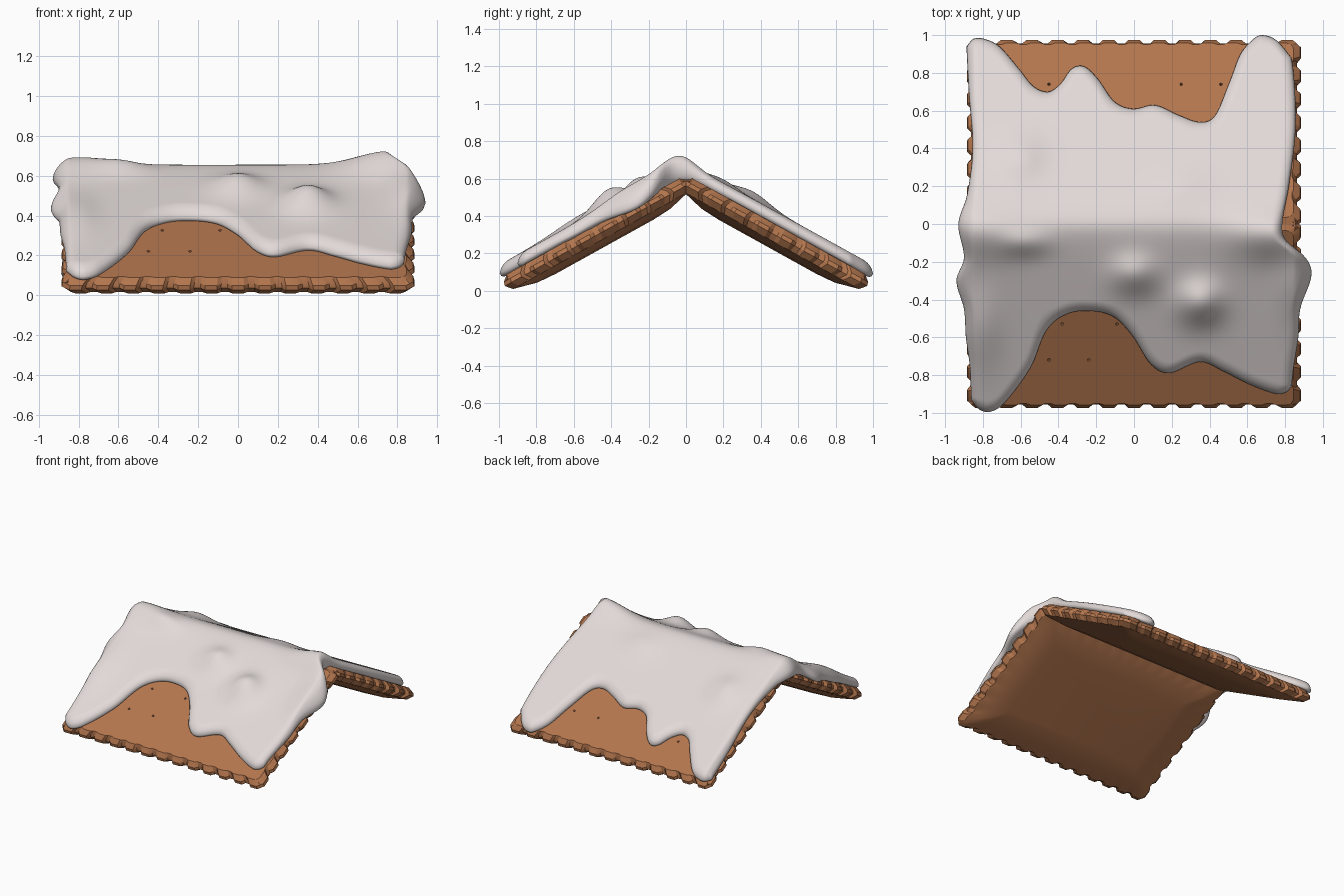
import bpy, bmesh, math
from mathutils import Vector, Matrix

if "Cube" in bpy.data.objects:
    bpy.data.objects.remove(bpy.data.objects["Cube"])

ANG = math.radians(29)
APEX = 0.62            # height where the two top faces would meet
HX, S0, S1 = 0.885, 0.0, 1.135


def material(name, rgb):
    m = bpy.data.materials.new(name)
    m.diffuse_color = (*rgb, 1)
    m.use_nodes = True
    m.node_tree.nodes["Principled BSDF"].inputs["Base Color"].default_value = m.diffuse_color
    return m


BISCUIT = material("biscuit brown", (0.45, 0.18, 0.076))
ICING = material("icing white", (0.76, 0.70, 0.69))


def make_object(name, bm, mat, smooth=None):
    bmesh.ops.recalc_face_normals(bm, faces=bm.faces)
    me = bpy.data.meshes.new(name)
    bm.to_mesh(me)
    bm.free()
    ob = bpy.data.objects.new(name, me)
    bpy.context.collection.objects.link(ob)
    me.materials.append(mat)
    if smooth:
        bpy.ops.object.select_all(action='DESELECT')
        ob.select_set(True)
        bpy.context.view_layer.objects.active = ob
        bpy.ops.object.shade_smooth_by_angle(angle=math.radians(smooth))
    return ob


def on_slope(x, s, n, side):
    """Slab coordinates (along ridge, down slope, outward) to world."""
    c, k = math.cos(ANG), math.sin(ANG)
    return Vector((x, side * (c * s + k * n), APEX - k * s + c * n))


def curve(pts, t):
    """Smooth interpolation through (t, value) points."""
    if t <= pts[0][0]:
        return pts[0][1]
    if t >= pts[-1][0]:
        return pts[-1][1]
    i = max(j for j in range(len(pts) - 1) if pts[j][0] <= t)
    (a, fa), (b, fb) = pts[i], pts[i + 1]

    def slope(j):
        lo, hi = pts[max(j - 1, 0)], pts[min(j + 1, len(pts) - 1)]
        return (hi[1] - lo[1]) / (hi[0] - lo[0])
    h = b - a
    q = (t - a) / h
    return ((2*q**3 - 3*q**2 + 1) * fa + (q**3 - 2*q**2 + q) * h * slope(i)
            + (3*q**2 - 2*q**3) * fb + (q**3 - q**2) * h * slope(i + 1))


# --- biscuit slabs with toothed rims
def outline(inset, depth):
    """Toothed rectangle in slab coordinates."""
    hx, hs, cs = HX - inset, (S1 - S0) / 2 - inset, (S0 + S1) / 2
    pts = []
    for (px, py, dx, dy, count) in ((-1, -1, 1, 0, 13), (1, -1, 0, 1, 8),
                                    (1, 1, -1, 0, 13), (-1, 1, 0, -1, 8)):
        for k in range(count):
            for f, out in ((0.12, 0), (0.28, 1), (0.72, 1), (0.88, 0)):
                t = 2 * (k + f) / count
                x, y = px + dx * t, py + dy * t
                off = depth * (1 - out)
                # outward direction is the travel direction turned right
                pts.append((x * hx - dy * off, cs + y * hs + dx * off))
    return pts


def slab(name, side):
    bm = bmesh.new()
    rings = []
    for inset, depth, n in ((0.04, 0.008, 0.0), (0.006, 0.022, -0.028), (0.0, 0.022, -0.05),
                            (0.03, 0.015, -0.085), (0.09, 0.0, -0.10),
                            (0.16, 0.0, -0.118), (0.27, 0.0, -0.125)):
        rings.append([bm.verts.new(on_slope(x, s, n, side)) for x, s in outline(inset, depth)])
    for a, b in zip(rings, rings[1:]):
        for i in range(len(a)):
            j = (i + 1) % len(a)
            bm.faces.new((a[i], a[j], b[j], b[i]))
    bm.faces.new(rings[0])
    bm.faces.new(rings[-1])
    return make_object(name, bm, BISCUIT, 25)


def pin_holes(name, side, spots, target):
    """Small conical holes pressed into the top face."""
    bm = bmesh.new()
    for x, y in spots:
        tip = on_slope(x, y / math.cos(ANG), 0, side)
        rot = Matrix.Rotation(-side * ANG, 4, 'X')
        bmesh.ops.create_cone(bm, cap_ends=True, segments=6, radius1=0.001, radius2=0.016,
                              depth=0.03, matrix=Matrix.Translation(tip) @ rot)
    cutter = make_object(name, bm, BISCUIT)
    cutter.hide_render = True
    cutter.hide_viewport = True
    mod = target.modifiers.new("holes", 'BOOLEAN')
    mod.operation, mod.solver, mod.object = 'DIFFERENCE', 'EXACT', cutter
    bpy.context.view_layer.objects.active = target
    bpy.ops.object.modifier_apply(modifier="holes")
    bpy.data.objects.remove(cutter)


front = slab("front_biscuit", -1)
back = slab("back_biscuit", 1)
pin_holes("front_holes", -1, [(-0.38, 0.53), (-0.09, 0.53), (-0.45, 0.72), (-0.24, 0.72)], front)
pin_holes("back_holes", 1, [(0.25, 0.74), (0.46, 0.74), (-0.45, 0.74)], back)

# --- icing blanket: drip edges, side edges and lumps
FRONT = [(-.88, .93), (-.84, .98), (-.78, .995), (-.7, .95), (-.55, .76), (-.45, .56), (-.35, .48),
         (-.23, .46), (-.1, .49), (0, .59), (.1, .74), (.2, .79), (.37, .73), (.5, .78),
         (.65, .85), (.8, .90), (.85, .89), (.88, .86)]
BACK = [(-.88, .94), (-.84, .98), (-.78, .98), (-.7, .94), (-.6, .82), (-.53, .73), (-.45, .70),
        (-.38, .745), (-.32, .82), (-.25, .835), (-.18, .77), (-.1, .65), (0, .61), (.12, .63),
        (.25, .575), (.36, .54), (.44, .57), (.52, .73), (.6, .89), (.7, .985), (.75, 1.0),
        (.82, .97), (.88, .88)]
LEFT = [(-1, -.86), (-.75, -.87), (-.6, -.89), (-.45, -.90), (-.3, -.94), (-.18, -.90), (0, -.93),
        (.15, -.885), (.4, -.855), (.7, -.875), (1, -.89)]
RIGHT = [(-1, .83), (-.8, .84), (-.6, .87), (-.45, .88), (-.27, .94), (-.18, .91), (-.08, .80),
         (0, .785), (.2, .82), (.5, .855), (.8, .845), (1, .81)]
# x, y, spread x, spread y, height
LUMPS = [(.75, -.06, .22, .12, .075), (-.8, -.05, .2, .13, .04), (.35, -.42, .12, .11, .085),
         (0, -.27, .12, .10, .06), (-.58, -.10, .13, .07, .035), (.85, -.3, .1, .2, .04),
         (-.6, .36, .12, .12, .04), (.25, .2, .15, .1, .02), (-.8, -.55, .1, .2, .03)]
THICK, ROUND, NU, NV = 0.068, 0.06, 130, 100


def spread(i, n):
    """0..1, packed towards both ends so rims are round."""
    q = i / n
    return 0.45 * q + 0.55 * (0.5 - 0.5 * math.cos(math.pi * q))


def icing_point(i, j):
    u, v = spread(i, NU), 2 * spread(j, NV) - 1
    xn = -0.88 + 1.76 * u
    table = FRONT if v < 0 else BACK
    edge = curve(table, xn)
    steep = (curve(table, xn + .01) - curve(table, xn - .01)) / .02
    y = v * edge
    lo, hi = curve(LEFT, y), curve(RIGHT, y)
    x = lo + (hi - lo) * u
    d = min((1 - abs(v)) * edge / math.hypot(1, steep) * 1.1, u * (hi - lo), (1 - u) * (hi - lo))
    swell = math.sqrt(max(0, 1 - (1 - min(d / ROUND, 1)) ** 2))
    base = APEX - math.tan(ANG) * (math.hypot(y, 0.07) - 0.01)
    base -= 0.5 * max(0, abs(x) - 0.85)
    lump = sum(h * math.exp(-((x - a) / p) ** 2 - ((y - b) / q) ** 2) for a, b, p, q, h in LUMPS)
    # push the rim out along the slope normal so it stands off the biscuit
    rim = 0.022 + 0.6 * lump * (1 - swell)
    return (x, y, base + rim + (THICK - 0.022) * swell + lump * swell), \
           (x, y, base + rim - 0.036 * swell)


bm = bmesh.new()
top, low = {}, {}
for i in range(NU + 1):
    for j in range(NV + 1):
        a, b = icing_point(i, j)
        top[i, j] = bm.verts.new(a)
        border = i in (0, NU) or j in (0, NV)
        low[i, j] = top[i, j] if border else bm.verts.new(b)
for i in range(NU):
    for j in range(NV):
        for g in (top, low):
            quad = [g[i, j], g[i + 1, j], g[i + 1, j + 1], g[i, j + 1]]
            if bm.faces.get(quad) is None:
                bm.faces.new(quad)
make_object("icing", bm, ICING, 80)
